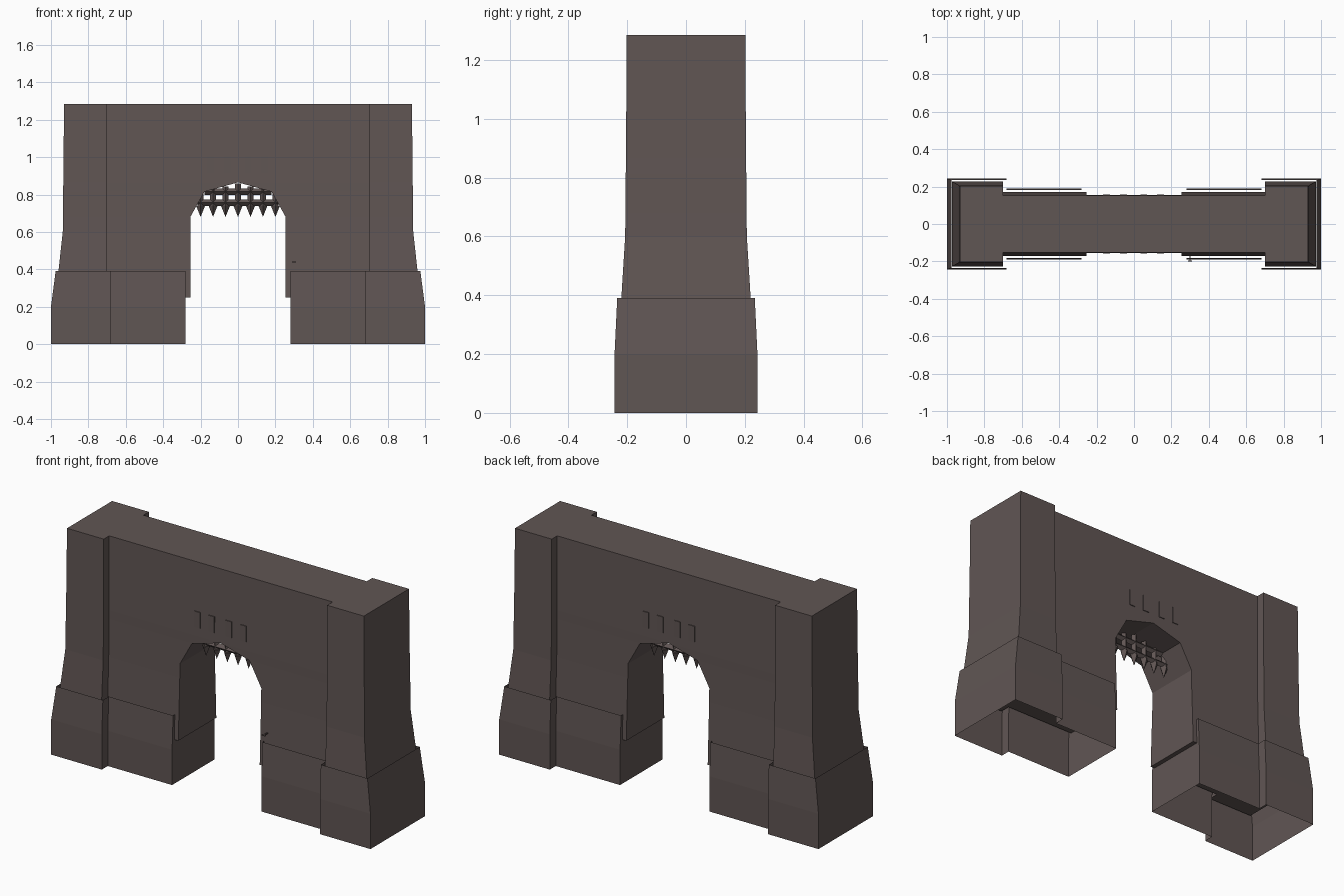
import bpy, bmesh, math
from mathutils import Matrix, Vector

if "Cube" in bpy.data.objects:
    bpy.data.objects.remove(bpy.data.objects["Cube"])

stone = bpy.data.materials.new("dark brown stone")
stone.diffuse_color = (0.118, 0.092, 0.088, 1)
stone.use_nodes = True
stone.node_tree.nodes["Principled BSDF"].inputs["Base Color"].default_value = stone.diffuse_color


def finish(name, bm):
    mesh = bpy.data.meshes.new(name)
    bm.to_mesh(mesh)
    bm.free()
    ob = bpy.data.objects.new(name, mesh)
    bpy.context.collection.objects.link(ob)
    mesh.materials.append(stone)
    return ob


def loft(name, rows, step, capped):
    """Stack half footprints; row = z, inner x, wall half depth, outer x, tower half depth."""
    bm = bmesh.new()
    rings = []
    for z, xi, w, xo, d in rows:
        pts = [(xi, -w), (step, -w), (step, -d), (xo, -d),
               (xo, d), (step, d), (step, w), (xi, w)]
        rings.append([bm.verts.new((x, y, z)) for x, y in pts])
    for k in range(len(rings) - 1):
        a, b = rings[k], rings[k + 1]
        for i in range(8):
            j = (i + 1) % 8
            # leave the centre plane open for mirroring
            if i == 7 and rows[k][1] == 0 and rows[k + 1][1] == 0:
                continue
            bm.faces.new((a[i], a[j], b[j], b[i]))
    if capped:
        bm.faces.new(rings[0][::-1])
        bm.faces.new(rings[-1])
    ob = finish(name, bm)
    mod = ob.modifiers.new("mirror", 'MIRROR')
    mod.use_clip = True
    return ob


def box(bm, centre, size):
    m = Matrix.Translation(centre) @ Matrix.Diagonal((*size, 1))
    bmesh.ops.create_cube(bm, size=1, matrix=m)


def diamond(bm, p, q, r1, r2):
    """Four-sided bar or spike from p to q, with its corners on the axes."""
    p, q = Vector(p), Vector(q)
    rot = Vector((0, 0, 1)).rotation_difference(q - p).to_matrix().to_4x4()
    bmesh.ops.create_cone(bm, cap_ends=True, segments=4, radius1=r1, radius2=r2,
                          depth=(q - p).length,
                          matrix=Matrix.Translation((p + q) / 2) @ rot)


# Gate wall with arch and end towers
loft("gate_wall_and_towers", [
    (0.25, 0.255, 0.170, 0.972, 0.227),
    (0.39, 0.255, 0.165, 0.960, 0.220),
    (0.60, 0.255, 0.157, 0.937, 0.207),
    (0.68, 0.255, 0.156, 0.936, 0.206),
    (0.815, 0.18, 0.155, 0.935, 0.205),
    (0.865, 0.0, 0.155, 0.934, 0.204),
    (1.285, 0.0, 0.153, 0.930, 0.202)], 0.70, True)

# Hollow plinths around the feet
loft("plinths", [
    (0.0, 0.28, 0.190, 1.000, 0.243),
    (0.20, 0.28, 0.190, 1.000, 0.243),
    (0.39, 0.28, 0.181, 0.975, 0.234)], 0.683, False)

# Narrow slot plates above the arch, both sides
bm = bmesh.new()
for x in (-0.146, -0.056, 0.052, 0.142):
    for side in (-1, 1):
        box(bm, (x, side * 0.155, 0.96), (0.037, 0.008, 0.09))
finish("slot_plates", bm)

# Portcullis: uprights with spikes, and two cross bars
bm = bmesh.new()
for i in range(-3, 4):
    x = i * 0.0667
    top = 0.86 - abs(x) * 0.25
    diamond(bm, (x, 0, 0.74), (x, 0, top), 0.016, 0.016)
    diamond(bm, (x, 0, 0.68), (x, 0, 0.74), 0.0, 0.024)
for z, half in ((0.757, 0.21), (0.815, 0.18)):
    diamond(bm, (-half, 0, z), (half, 0, z), 0.017, 0.017)
finish("portcullis", bm)

# Small latch on the front
bm = bmesh.new()
box(bm, (0.30, -0.181, 0.44), (0.006, 0.04, 0.006))
box(bm, (0.30, -0.198, 0.44), (0.022, 0.006, 0.006))
finish("latch", bm)
